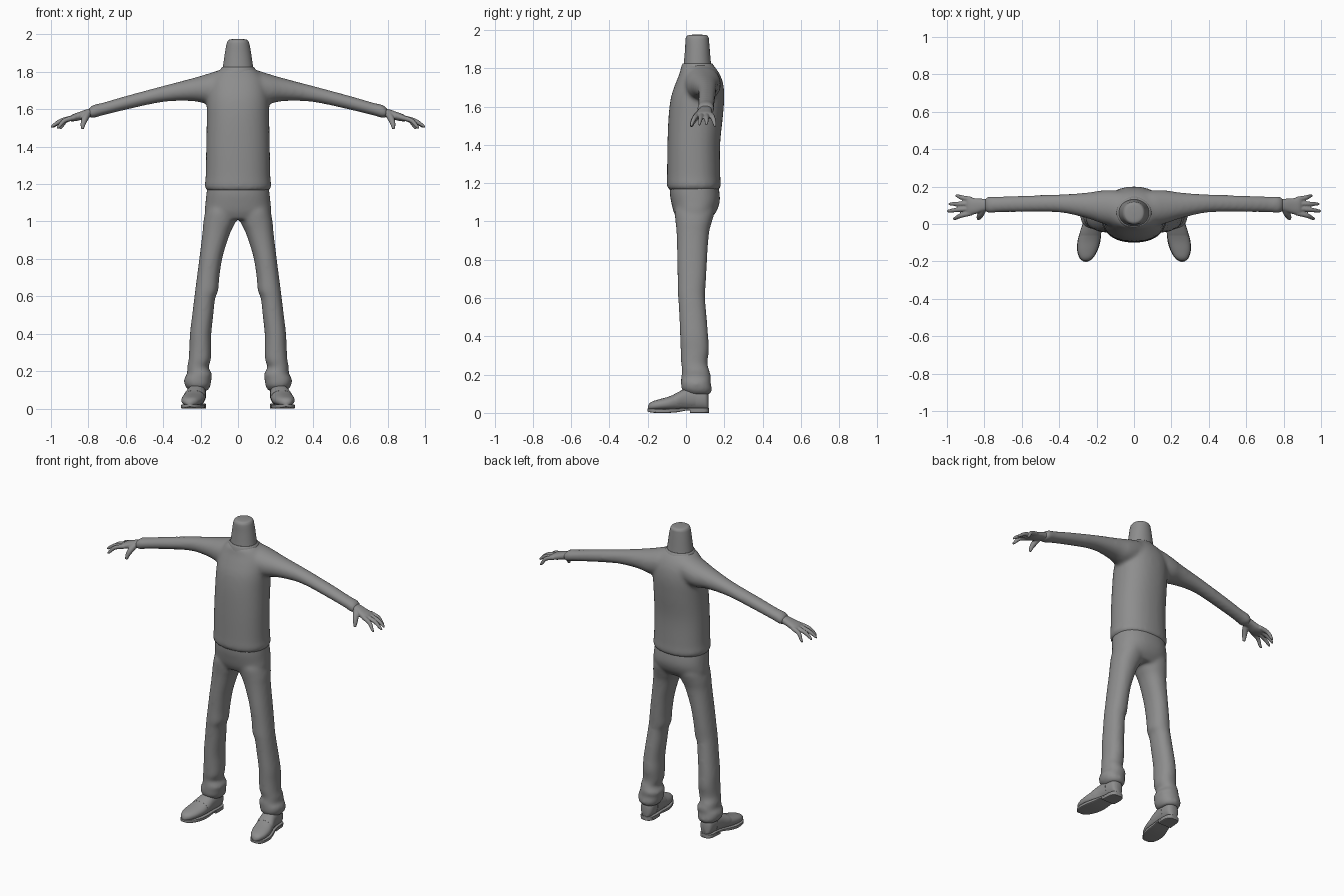
import bpy, bmesh, math
from mathutils import Vector

# Dark grey for every part
GREY = bpy.data.materials.new("dark_grey")
GREY.diffuse_color = (.27, .27, .27, 1)


def spline(rows, steps):
    """Smoothly refine a list of ring rows (Catmull-Rom)."""
    out = []
    for i in range(len(rows) - 1):
        p0, p1, p2, p3 = (rows[max(0, min(len(rows) - 1, i + k))] for k in (-1, 0, 1, 2))
        for s in range(steps):
            t = s / steps
            out.append([0.5 * (2 * b + (c - a) * t + (2 * a - 5 * b + 4 * c - d) * t * t
                               + (3 * b - a - 3 * c + d) * t ** 3)
                        for a, b, c, d in zip(p0, p1, p2, p3)])
    return out + [list(rows[-1])]


def skin(bm, rings):
    """Bridge vertex rings and cap both ends."""
    loops = [[bm.verts.new(p) for p in r] for r in rings]
    n = len(loops[0])
    faces = [bm.faces.new(loops[0]), bm.faces.new(loops[-1])]
    for a, b in zip(loops, loops[1:]):
        for i in range(n):
            j = (i + 1) % n
            faces.append(bm.faces.new((a[i], a[j], b[j], b[i])))
    bmesh.ops.recalc_face_normals(bm, faces=faces)


def loft(bm, axis, rows, side=1, power=2.0, steps=4, seg=40):
    """Rows: position on axis, then low/high limits on the other two axes."""
    rings = []
    for pos, lo1, hi1, lo2, hi2 in spline(rows, steps):
        ring = []
        for k in range(seg):
            a = 2 * math.pi * k / seg
            c, s = math.cos(a), math.sin(a)
            u = (lo1 + hi1) / 2 + (hi1 - lo1) / 2 * math.copysign(abs(c) ** (2 / power), c)
            v = (lo2 + hi2) / 2 + (hi2 - lo2) / 2 * math.copysign(abs(s) ** (2 / power), s)
            x, y, z = {'x': (pos, u, v), 'y': (u, pos, v), 'z': (u, v, pos)}[axis]
            ring.append((side * x, y, z))
        rings.append(ring)
    skin(bm, rings)


def tube(bm, rows, side=1, seg=12):
    """Rows: x, y, z, radius along a finger."""
    rows = spline(rows, 4)
    rings = []
    for i, r in enumerate(rows):
        d = Vector(rows[min(i + 1, len(rows) - 1)][:3]) - Vector(rows[max(i - 1, 0)][:3])
        u = d.cross(Vector((0, 1, 0))).normalized()
        v = d.cross(u).normalized()
        ring = []
        for k in range(seg):
            a = 2 * math.pi * k / seg
            p = Vector(r[:3]) + r[3] * (math.cos(a) * u + math.sin(a) * v)
            ring.append((side * p.x, p.y, p.z))
        rings.append(ring)
    skin(bm, rings)


def finish(bm, name, voxel=0, smooth=0, angle=40):
    me = bpy.data.meshes.new(name)
    bm.to_mesh(me)
    bm.free()
    me.materials.append(GREY)
    ob = bpy.data.objects.new(name, me)
    bpy.context.collection.objects.link(ob)
    bpy.ops.object.select_all(action='DESELECT')
    ob.select_set(True)
    bpy.context.view_layer.objects.active = ob
    bpy.ops.object.shade_smooth_by_angle(angle=math.radians(angle))
    if voxel:
        m = ob.modifiers.new("fuse", 'REMESH')
        m.mode, m.voxel_size, m.use_smooth_shade = 'VOXEL', voxel, True
        m = ob.modifiers.new("soften", 'SMOOTH')
        m.factor, m.iterations = 0.5, smooth


# Sweater: torso and both sleeves fused together
bm = bmesh.new()
loft(bm, 'z', [(1.165, -.163, .163, -.088, .17), (1.172, -.172, .172, -.096, .179),
               (1.195, -.178, .178, -.1, .182), (1.24, -.173, .173, -.099, .179),
               (1.4, -.17, .17, -.097, .178), (1.55, -.167, .167, -.091, .193),
               (1.65, -.166, .166, -.078, .2), (1.72, -.158, .158, -.055, .194),
               (1.77, -.14, .14, -.035, .176), (1.805, -.105, .105, -.025, .152),
               (1.825, -.075, .075, -.005, .13)], power=2.25)
for side in (1, -1):
    loft(bm, 'x', [(.03, .0, .17, 1.68, 1.81), (.1, -.01, .18, 1.64, 1.808),
                   (.17, .003, .18, 1.632, 1.787), (.25, .03, .168, 1.644, 1.764),
                   (.4, .062, .158, 1.639, 1.725), (.6, .064, .152, 1.597, 1.671),
                   (.73, .062, .147, 1.565, 1.633), (.765, .056, .149, 1.554, 1.627),
                   (.785, .06, .146, 1.553, 1.616), (.8, .068, .136, 1.558, 1.604)],
         side, power=2.1)
finish(bm, "sweater", .011, 9)

# Rolled collar
bm = bmesh.new()
loft(bm, 'z', [(1.785, -.103, .103, -.03, .158), (1.803, -.097, .097, -.026, .15),
               (1.818, -.091, .091, -.021, .142), (1.825, -.084, .084, -.015, .135),
               (1.82, -.075, .075, -.006, .126)])
finish(bm, "collar")

# Neck stump with rounded top
bm = bmesh.new()
loft(bm, 'z', [(1.79, -.086, .086, -.016, .136), (1.83, -.08, .08, -.011, .13),
               (1.9, -.07, .07, -.005, .124), (1.945, -.062, .062, -.003, .12),
               (1.963, -.056, .056, .001, .117), (1.973, -.044, .044, .014, .104),
               (1.976, -.005, .005, .054, .064)], power=2.1)
finish(bm, "neck", angle=70)

# Trousers: hips and both legs fused together
bm = bmesh.new()
loft(bm, 'z', [(1.21, -.16, .16, -.085, .165), (1.15, -.169, .169, -.085, .175),
               (1.1, -.174, .174, -.077, .176), (1.05, -.178, .178, -.065, .158),
               (1.01, -.165, .165, -.045, .125)], power=2.3)
for side in (1, -1):
    loft(bm, 'z', [(1.12, .03, .15, -.03, .13), (1.06, .005, .172, -.058, .15),
                   (1.0, .012, .185, -.055, .136), (.95, .037, .189, -.05, .122),
                   (.88, .062, .197, -.047, .115), (.8, .085, .207, -.046, .11),
                   (.7, .1, .22, -.044, .105), (.63, .106, .229, -.044, .1),
                   (.59, .122, .234, -.04, .1), (.5, .132, .245, -.035, .108),
                   (.4, .143, .257, -.031, .116), (.33, .143, .26, -.028, .12),
                   (.26, .145, .264, -.026, .112), (.22, .158, .272, -.02, .122),
                   (.185, .138, .272, -.026, .132), (.16, .142, .288, -.026, .128),
                   (.125, .146, .285, -.024, .136), (.105, .155, .272, -.006, .13),
                   (.095, .162, .262, .005, .12)], side, power=2.2)
finish(bm, "trousers", .009, 12)

# Hands: palm, four fingers and thumb
for side, word in ((1, "left"), (-1, "right")):
    bm = bmesh.new()
    loft(bm, 'x', [(.76, .072, .134, 1.562, 1.612), (.81, .066, .135, 1.553, 1.599),
                   (.85, .053, .138, 1.54, 1.585), (.885, .047, .143, 1.535, 1.572),
                   (.9, .052, .14, 1.537, 1.56)], side, power=2.3, seg=24)
    for y0, y1, tip, low in ((.059, .03, .968, 1.497), (.083, .07, .998, 1.502),
                             (.108, .107, .99, 1.503), (.132, .15, .955, 1.495)):
        mid = (.885 + tip) / 2
        tube(bm, [(.87, y0, 1.557, .014), (mid, (y0 + y1) / 2, 1.54, .0125),
                  (tip - .012, y1, low + .012, .009), (tip, y1, low, .005)], side)
    tube(bm, [(.805, .08, 1.575, .018), (.818, .055, 1.55, .018),
              (.828, .037, 1.522, .014), (.832, .027, 1.494, .008)], side)
    finish(bm, word + "_hand", .0045, 2)

    # Shoe upper with toe cap, raised instep and heel
    bm = bmesh.new()
    loft(bm, 'y', [(-.199, .251, .263, .02, .034), (-.192, .235, .279, .017, .048),
                   (-.175, .216, .292, .014, .06), (-.14, .197, .302, .013, .071),
                   (-.09, .182, .3, .013, .085), (-.04, .176, .286, .013, .106),
                   (0, .174, .273, .014, .125), (.04, .172, .265, .014, .135),
                   (.09, .174, .259, .014, .13), (.11, .184, .25, .014, .115),
                   (.118, .2, .232, .02, .09)], side, power=2.2)
    finish(bm, word + "_shoe_upper")

    # Overlapping lace panel
    bm = bmesh.new()
    loft(bm, 'y', [(-.062, .178, .292, .02, .097), (-.04, .174, .288, .018, .109),
                   (0, .172, .275, .018, .128), (.05, .17, .266, .018, .137)],
         side, power=2.2)
    finish(bm, word + "_shoe_lace_panel")

    # Thin sole with raised arch
    bm = bmesh.new()
    loft(bm, 'y', [(-.202, .25, .264, .01, .022), (-.194, .232, .281, .005, .022),
                   (-.175, .214, .295, .001, .022), (-.14, .194, .304, 0, .022),
                   (-.09, .179, .302, 0, .022), (-.04, .175, .287, .004, .024),
                   (.0, .173, .273, .012, .026), (.04, .17, .264, .014, .026),
                   (.09, .172, .261, .014, .026), (.112, .183, .251, .014, .026),
                   (.12, .2, .233, .014, .026)], side, power=8, steps=2, seg=24)
    finish(bm, word + "_shoe_sole", angle=35)

    # Heel block
    bm = bmesh.new()
    loft(bm, 'y', [(.022, .173, .267, 0, .02), (.05, .17, .264, 0, .02),
                   (.09, .172, .261, 0, .02), (.112, .183, .251, 0, .02),
                   (.12, .2, .233, 0, .02)], side, power=8, steps=2, seg=24)
    finish(bm, word + "_shoe_heel", angle=35)
